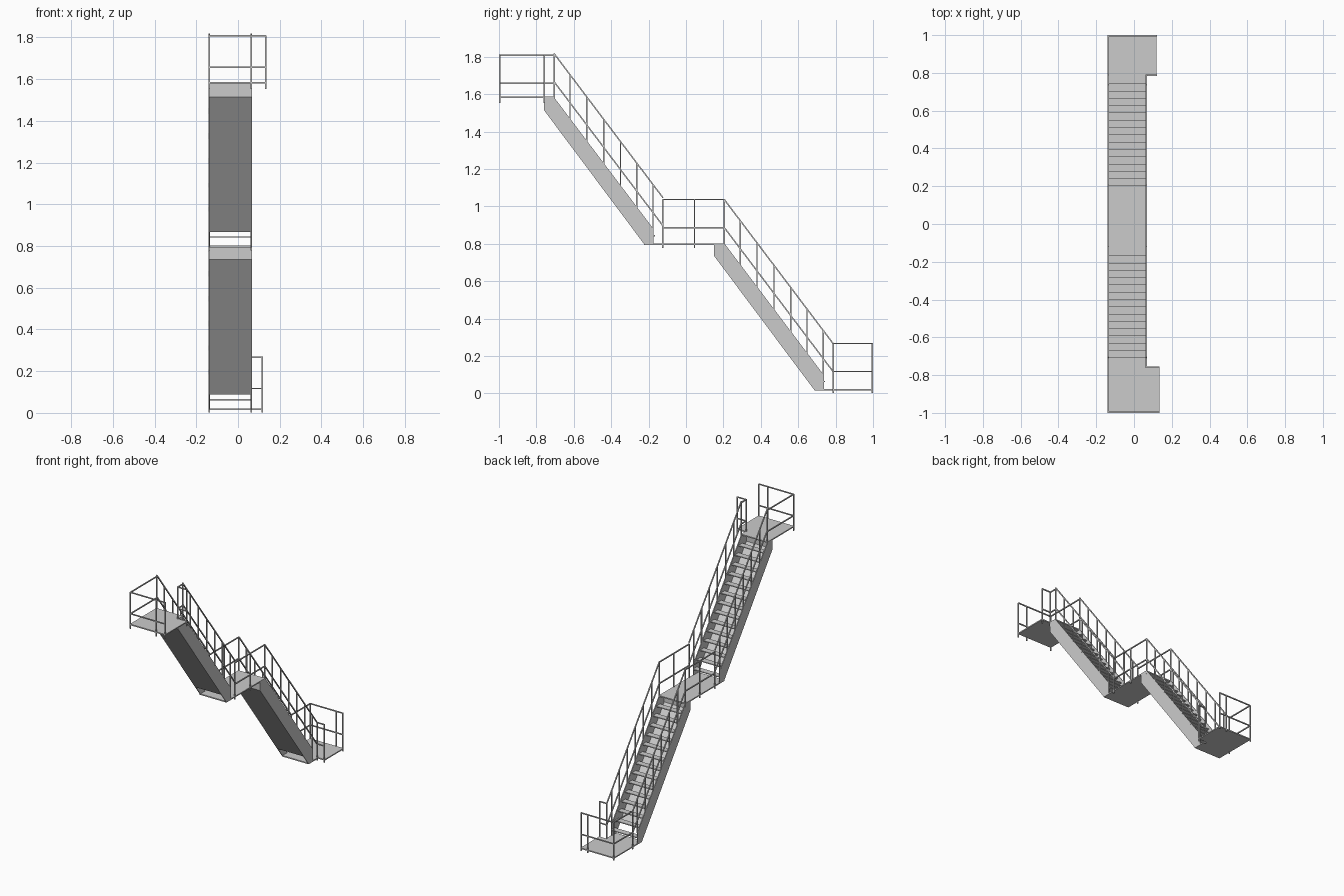
import bpy, bmesh
from mathutils import Vector, Matrix

if "Cube" in bpy.data.objects:
    bpy.data.objects.remove(bpy.data.objects["Cube"])

XL, XR = -0.137, 0.064          # rail lines over the two stringers
RISE, RUN = 0.052, 0.0386
BAR = 0.007


def finish(name, bm):
    bmesh.ops.recalc_face_normals(bm, faces=bm.faces)
    me = bpy.data.meshes.new(name)
    bm.to_mesh(me)
    bm.free()
    ob = bpy.data.objects.new(name, me)
    bpy.context.collection.objects.link(ob)
    return ob


def prism(bm, pts, axis, a, b):
    """Extrude a 2D outline along x (pts are y,z) or z (pts are x,y)."""
    def co(p, t):
        return (t, p[0], p[1]) if axis == 'x' else (p[0], p[1], t)
    face = bm.faces.new([bm.verts.new(co(p, a)) for p in pts])
    ext = bmesh.ops.extrude_face_region(bm, geom=[face])
    d = Vector(co((0, 0), b - a))
    bmesh.ops.translate(bm, vec=d, verts=[v for v in ext['geom'] if isinstance(v, bmesh.types.BMVert)])


def bar(bm, p, q, w=BAR):
    """Square bar from p to q."""
    p, q = Vector(p), Vector(q)
    d = (q - p).normalized()
    side = Vector((1, 0, 0)) if abs(d.x) < 0.9 else Vector((0, 1, 0))
    up = d.cross(side)
    rot = Matrix((side, up, d)).transposed().to_4x4()
    m = Matrix.Translation((p + q) / 2) @ rot @ Matrix.Diagonal((w, w, (q - p).length + w * 0.5, 1))
    bmesh.ops.create_cube(bm, size=1, matrix=m)


def flight(name, dy, dz):
    def P(*pts):
        return [(y + dy, z + dz) for y, z in pts]
    # side stringers
    bm = bmesh.new()
    for x in (-0.140, 0.061):
        prism(bm, P((0.15, 0.802), (0.15, 0.735), (0.686, 0.018), (0.737, 0.018),
                    (0.737, 0.098), (0.205, 0.802)), 'x', x, x + 0.006)
    finish(name + "_stringers", bm)
    # underside panel and top end plate
    bm = bmesh.new()
    prism(bm, P((0.15, 0.80), (0.15, 0.735), (0.634, 0.088), (0.638, 0.091),
                (0.154, 0.738), (0.154, 0.80)), 'x', -0.135, 0.062)
    finish(name + "_underside", bm)
    # open treads
    bm = bmesh.new()
    for i in range(1, 15):
        y0, z = 0.203 + (14 - i) * RUN, 0.014 + RISE * i
        prism(bm, P((y0 - 0.003, z - 0.006), (y0 + RUN, z - 0.006), (y0 + RUN, z), (y0 - 0.003, z)),
              'x', -0.135, 0.062)
    finish(name + "_treads", bm)
    # sloping handrails and posts
    bm = bmesh.new()
    for x in (XL, XR):
        for h in (0, -0.15):
            bar(bm, (x, 0.205 + dy, 1.036 + h + dz), (x, 0.786 + dy, 0.267 + h + dz))
        for y in (0.29, 0.38, 0.47, 0.56, 0.647, 0.734):
            t = (y - 0.205) / 0.581
            bar(bm, (x, y + dy, 0.795 - 0.705 * (y - 0.205) / 0.532 + dz),
                (x, y + dy, 1.036 - 0.769 * t + dz))
    finish(name + "_handrails", bm)


def platform(name, pts, z):
    bm = bmesh.new()
    prism(bm, pts, 'z', z - 0.006, z + 0.002)
    finish(name, bm)


def guard(name, paths, floor, top, drop):
    """Two level rails along each path, with a post at every path point."""
    bm = bmesh.new()
    for path in paths:
        for p in path:
            bar(bm, (*p, floor - drop), (*p, top))
        for p, q in zip(path, path[1:]):
            for z in (top, top - 0.15):
                bar(bm, (*p, z), (*q, z))
    finish(name, bm)


flight("lower_flight", 0, 0)
flight("upper_flight", -0.91, 0.78)

# landings
platform("bottom_landing", [(-0.14, 0.686), (0.067, 0.686), (0.067, 0.79), (0.12, 0.79),
                            (0.12, 0.998), (-0.14, 0.998)], 0.02)
platform("middle_landing", [(-0.14, -0.224), (0.067, -0.224), (0.067, 0.205), (-0.14, 0.205)], 0.80)
platform("top_landing", [(-0.14, -0.998), (0.135, -0.998), (0.135, -0.757), (0.067, -0.757),
                         (0.067, -0.705), (-0.14, -0.705)], 1.584)

# landing guard rails
guard("bottom_guard", [[(XL, 0.788), (XL, 0.996), (XR, 0.996), (0.117, 0.996)],
                       [(XR, 0.788), (0.117, 0.788)]], 0.02, 0.267, 0.017)
guard("middle_guard", [[(x, -0.125), (x, 0.045), (x, 0.205)] for x in (XL, XR)], 0.80, 1.036, 0.02)
guard("top_guard", [[(XL, -0.705), (XL, -0.996), (XR, -0.996), (0.132, -0.996)],
                    [(XR, -0.705), (XR, -0.758), (0.132, -0.758)]], 1.58, 1.808, 0.025)
